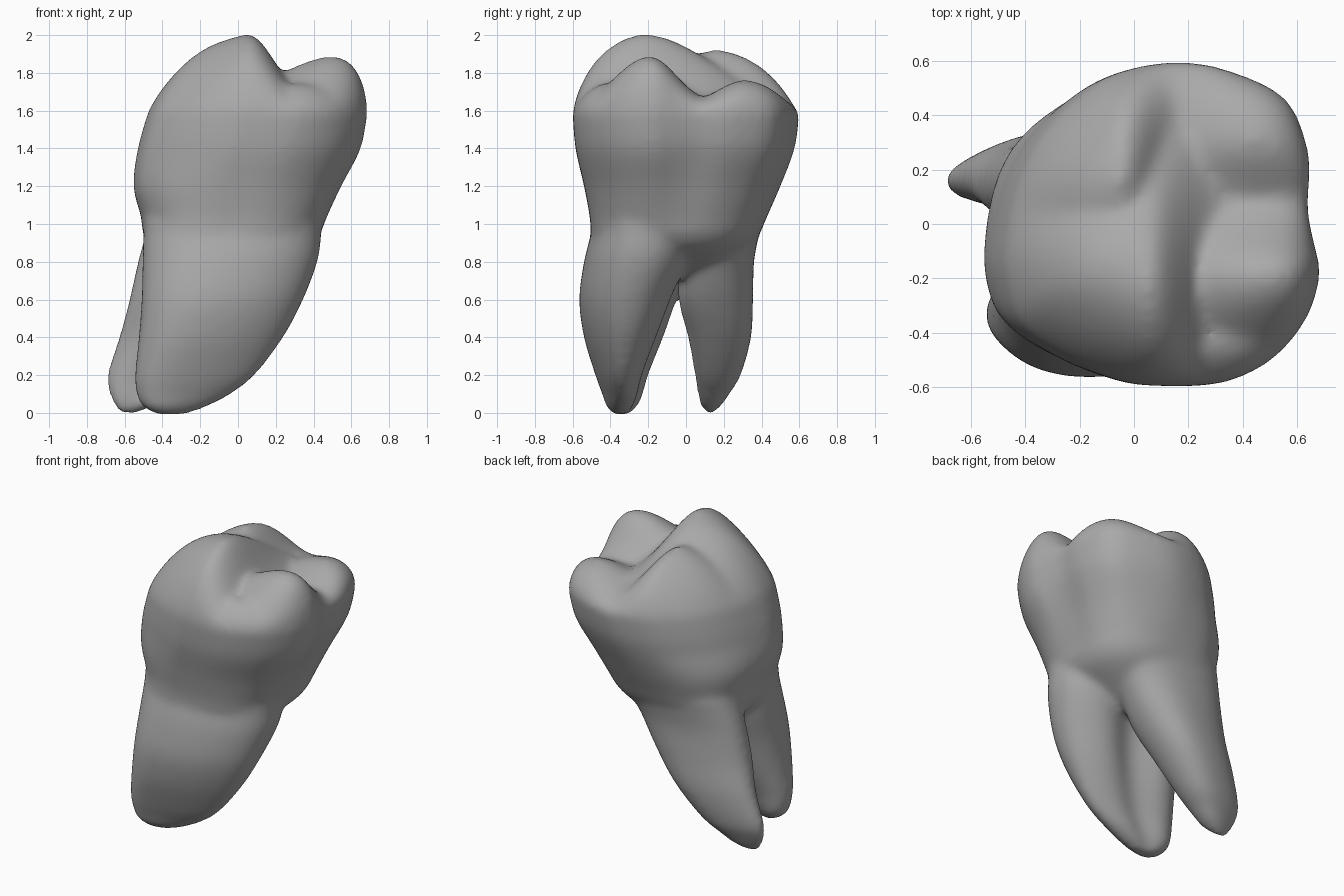
import bpy
import bmesh
import math

cube = bpy.data.objects.get("Cube")
if cube:
    bpy.data.objects.remove(cube, do_unlink=True)

SIDES = 96


def spline(points, steps, closed):
    """Catmull-Rom curve through tuples of any length."""
    n = len(points)
    pick = (lambda i: points[i % n]) if closed else (lambda i: points[max(0, min(n - 1, i))])
    out = []
    for i in range(n if closed else n - 1):
        a, b, c, d = (pick(i + k) for k in (-1, 0, 1, 2))
        for k in range(steps):
            t = k / steps
            out.append(tuple(
                q + t / 2 * (r - p + t * (2 * p - 5 * q + 4 * r - s + t * (3 * (q - r) + s - p)))
                for p, q, r, s in zip(a, b, c, d)))
    if not closed:
        out.append(tuple(points[-1]))
    return out


def normalised(points):
    """Fit an outline to the square from -1 to 1."""
    spans = [(min(v), max(v)) for v in zip(*points)]
    return [tuple(2 * (c - lo) / (hi - lo) - 1 for c, (lo, hi) in zip(p, spans)) for p in points]


def section(outline, level):
    """Place an outline at one level: z, then x and y bounds."""
    z, x0, x1, y0, y1 = level
    return [((x0 + x1) / 2 + u * (x1 - x0) / 2, (y0 + y1) / 2 + v * (y1 - y0) / 2, z)
            for u, v in outline]


def skin(bm, rings):
    """Closed shell through a stack of rings."""
    loops = [[bm.verts.new(co) for co in ring] for ring in rings]
    for low, high in zip(loops, loops[1:]):
        for i in range(len(low)):
            j = (i + 1) % len(low)
            bm.faces.new((low[i], low[j], high[j], high[i]))
    bm.faces.new(loops[0][::-1])
    bm.faces.new(loops[-1])


def bean(side, dent, taper):
    """Rounded root section, grooved on its inner side, narrowing to one end."""
    pts = []
    for i in range(SIDES):
        a = math.tau * i / SIDES
        u = math.copysign(abs(math.cos(a)) ** 0.9, math.cos(a))
        v = math.copysign(abs(math.sin(a)) ** 0.9, math.sin(a)) * (1 + taper * u)
        if v * side > 0:
            v *= 1 - dent * math.exp(-(u / 0.4) ** 2)
        pts.append((u, v))
    return normalised(pts)


def root(bm, levels, side, dent, taper):
    """Root shell whose taper is strongest at the tip."""
    skin(bm, [section(bean(side, dent, taper * max(0, 1 - level[0])), level)
              for level in spline(levels, 6, False)])


# Cusps: centre x, y, height, inward spread along x and y, outward spread
CUSPS = [
    (0.04, -0.30, 0.40, 0.15, 0.42, 1.2),
    (-0.07, 0.22, 0.335, 0.13, 0.30, 0.9),
    (0.58, -0.20, 0.28, 0.35, 0.15, 0.20),
    (0.50, 0.33, 0.15, 0.25, 0.15, 0.40),
    (0.32, -0.46, 0.15, 0.16, 0.11, 0.25),
    (0.20, 0.47, 0.08, 0.20, 0.15, 0.30),
]


def chewing_height(x, y):
    best = 0
    for cx, cy, h, sx, sy, outer in CUSPS:
        sx = outer if (x - cx) * (cx - 0.2) > 0 else sx
        sy = outer if (y - cy) * cy > 0 else sy
        best = max(best, h * math.exp(-((x - cx) / sx) ** 2 / 2 - ((y - cy) / sy) ** 2 / 2))
    return 1.63 + best


bm = bmesh.new()

# Crown and neck: a squarish neck swept up into a lobed outline, closed by the cusps
crown_outline = normalised(spline([
    (0.635, 0.07), (0.64, 0.25), (0.56, 0.45), (0.38, 0.55), (0.15, 0.6), (-0.1, 0.56),
    (-0.26, 0.47), (-0.4, 0.33), (-0.49, 0.16), (-0.54, -0.05), (-0.54, -0.2),
    (-0.48, -0.36), (-0.3, -0.49), (-0.1, -0.57), (0.05, -0.59), (0.3, -0.58),
    (0.5, -0.49), (0.63, -0.34), (0.68, -0.18), (0.655, -0.05)], 5, True))
crown_levels = spline([
    (0.72, -0.25, 0.10, -0.28, 0.16),
    (0.86, -0.45, 0.35, -0.46, 0.32),
    (0.94, -0.50, 0.43, -0.50, 0.385),
    (1.04, -0.515, 0.475, -0.51, 0.43),
    (1.20, -0.555, 0.55, -0.54, 0.50),
    (1.40, -0.53, 0.65, -0.585, 0.575),
    (1.58, -0.48, 0.685, -0.60, 0.60)], 6, False)
rings = []
for level in crown_levels:
    lobed = min(1, max(0, (level[0] - 0.95) / 0.4))
    outline = []
    for u, v in crown_outline:
        k = (abs(u) ** 2.7 + abs(v) ** 2.7) ** (-1 / 2.7)
        k += (1 - k) * lobed
        outline.append((u * k, v * k))
    rings.append(section(outline, level))
rim = rings[-1]
for s in [0.99, 0.975, 0.95, 0.92] + [0.88 - 0.04 * i for i in range(22)]:
    ring = []
    for (x, y, z), (u, v) in zip(rim, crown_outline):
        px, py = 0.1 + (x - 0.1) * s, y * s
        # The shoulder is a gentle dome at -x and steep at +x
        t = (u + 1) / 2
        rise = (1 - s ** (2.3 + 4.7 * t * t)) ** (0.85 - 0.4 * t)
        ring.append((px, py, z + (chewing_height(px, py) - z) * rise))
    rings.append(ring)
skin(bm, rings)

# Front root: a broad blade leaning to -x
root(bm, [
    (-0.01, -0.42, -0.28, -0.38, -0.30),
    (0.03, -0.50, -0.17, -0.42, -0.26),
    (0.09, -0.535, -0.05, -0.44, -0.23),
    (0.20, -0.545, 0.09, -0.48, -0.20),
    (0.40, -0.525, 0.24, -0.54, -0.12),
    (0.60, -0.51, 0.345, -0.565, -0.05),
    (0.80, -0.505, 0.42, -0.54, 0.02),
    (0.94, -0.50, 0.44, -0.505, 0.03),
    (1.06, -0.48, 0.43, -0.48, 0.02),
    (1.25, -0.30, 0.28, -0.36, -0.05)], 1, 0.4, -0.35)

# Back root: narrower, tapering further to -x
root(bm, [
    (0.0, -0.63, -0.53, 0.10, 0.15),
    (0.04, -0.66, -0.45, 0.07, 0.19),
    (0.10, -0.685, -0.37, 0.06, 0.23),
    (0.20, -0.695, -0.25, 0.045, 0.29),
    (0.40, -0.63, -0.07, 0.01, 0.345),
    (0.60, -0.575, 0.08, -0.04, 0.355),
    (0.80, -0.53, 0.20, -0.03, 0.36),
    (0.94, -0.49, 0.29, -0.02, 0.385),
    (1.06, -0.44, 0.31, 0.0, 0.40),
    (1.25, -0.28, 0.20, 0.05, 0.32)], -1, 0.25, 0.45)

bmesh.ops.recalc_face_normals(bm, faces=bm.faces)
shell = bpy.data.meshes.new("tooth_shells")
bm.to_mesh(shell)
bm.free()

# Fuse crown and roots into one soft surface
tooth = bpy.data.objects.new("molar_tooth", shell)
bpy.context.scene.collection.objects.link(tooth)
fuse = tooth.modifiers.new("fuse", 'REMESH')
fuse.mode = 'VOXEL'
fuse.voxel_size = 0.02
soften = tooth.modifiers.new("soften", 'SMOOTH')
soften.factor = 0.5
soften.iterations = 16
deps = bpy.context.evaluated_depsgraph_get()
mesh = bpy.data.meshes.new_from_object(tooth.evaluated_get(deps))
mesh.name = "molar_tooth"
tooth.modifiers.clear()
tooth.data = mesh
bpy.data.meshes.remove(shell)
for face in mesh.polygons:
    face.use_smooth = True

# Material
grey = bpy.data.materials.new("plain grey")
grey.use_nodes = True
colour = (0.4, 0.4, 0.4, 1)
grey.diffuse_color = colour
for node in grey.node_tree.nodes:
    if node.type == 'BSDF_PRINCIPLED':
        node.inputs["Base Color"].default_value = colour
mesh.materials.clear()
mesh.materials.append(grey)
